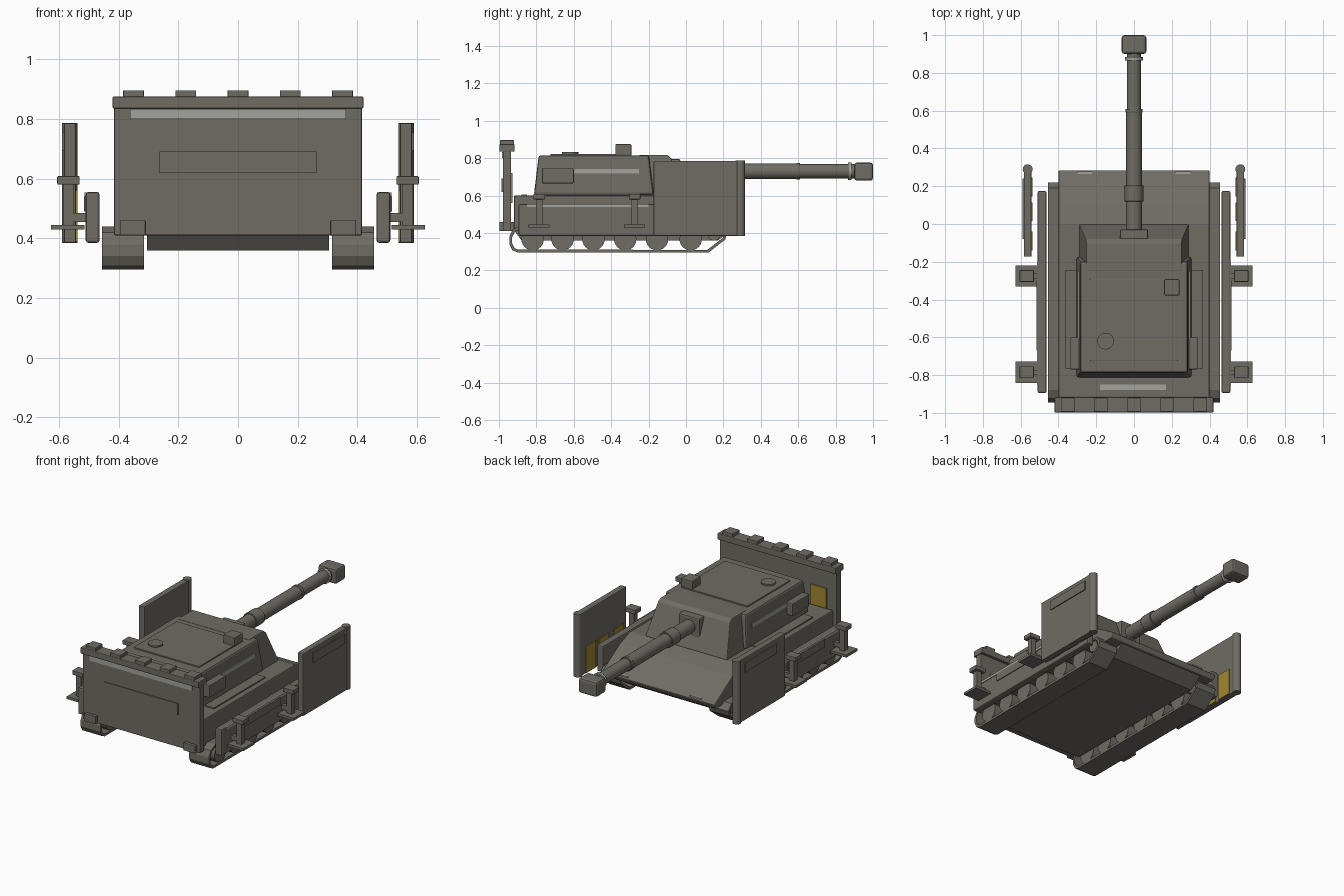
import bpy, bmesh, math
from mathutils import Vector

cube = bpy.data.objects.get("Cube")
if cube:
    bpy.data.objects.remove(cube, do_unlink=True)


def material(name, rgb):
    m = bpy.data.materials.new(name)
    m.use_nodes = True
    m.diffuse_color = (*rgb, 1)
    m.node_tree.nodes["Principled BSDF"].inputs["Base Color"].default_value = (*rgb, 1)
    return m


STEEL = material("olive grey steel", (0.16, 0.15, 0.128))
WORN = material("worn light steel", (0.36, 0.36, 0.34))
GOLD = material("dark gold panel", (0.36, 0.24, 0.03))


def finish(name, bm, mat, bevel=0.0, smooth=False):
    bmesh.ops.recalc_face_normals(bm, faces=bm.faces)
    mesh = bpy.data.meshes.new(name)
    bm.to_mesh(mesh)
    bm.free()
    mesh.materials.append(mat)
    ob = bpy.data.objects.new(name, mesh)
    bpy.context.collection.objects.link(ob)
    if bevel:
        mod = ob.modifiers.new("soft_edges", 'BEVEL')
        mod.width, mod.segments, mod.limit_method = bevel, 2, 'ANGLE'
    if smooth:
        bpy.ops.object.select_all(action='DESELECT')
        ob.select_set(True)
        bpy.context.view_layer.objects.active = ob
        bpy.ops.object.shade_smooth_by_angle(angle=math.radians(35))
    return ob


def box(name, centre, size, mat=STEEL, bevel=0.0, top=(1, 1)):
    """Box with optional taper of the top face."""
    bm = bmesh.new()
    bmesh.ops.create_cube(bm, size=1)
    for v in bm.verts:
        k = top if v.co.z > 0 else (1, 1)
        v.co = Vector((v.co.x * size[0] * k[0], v.co.y * size[1] * k[1], v.co.z * size[2])) + Vector(centre)
    return finish(name, bm, mat, bevel)


def prism(name, profile, half, mat=STEEL, bevel=0.0):
    """Side profile (y, z) swept across x; half gives the half width per height."""
    bm = bmesh.new()
    ends = [[bm.verts.new((s * half(z), y, z)) for y, z in profile] for s in (-1, 1)]
    bm.faces.new(ends[0])
    bm.faces.new(ends[1])
    n = len(profile)
    for i in range(n):
        j = (i + 1) % n
        bm.faces.new((ends[0][i], ends[0][j], ends[1][j], ends[1][i]))
    return finish(name, bm, mat, bevel)


def cylinder(name, centre, radius, length, axis='Z', mat=STEEL, bevel=0.0, sides=24):
    bm = bmesh.new()
    bmesh.ops.create_cone(bm, cap_ends=True, segments=sides, radius1=radius, radius2=radius, depth=length)
    turn = {'X': Vector((1, 0, 0)), 'Y': Vector((0, 1, 0)), 'Z': Vector((0, 0, 1))}[axis]
    rot = Vector((0, 0, 1)).rotation_difference(turn)
    for v in bm.verts:
        v.co = rot @ v.co + Vector(centre)
    return finish(name, bm, mat, bevel, smooth=True)


def belt(name, x, width, path):
    """Closed track band with thickness pushed inward."""
    bm = bmesh.new()
    rows = [[bm.verts.new((x + s * width / 2, y, z)) for y, z in path] for s in (-1, 1)]
    for i in range(len(path)):
        j = (i + 1) % len(path)
        bm.faces.new((rows[0][i], rows[0][j], rows[1][j], rows[1][i]))
    ob = finish(name, bm, STEEL)
    mod = ob.modifiers.new("thickness", 'SOLIDIFY')
    mod.thickness, mod.offset = 0.016, -1
    return ob


# Hull
prism("upper_hull", [(-0.92, 0.42), (-0.92, 0.6), (0.0, 0.6), (0.1, 0.565), (0.285, 0.45), (0.27, 0.42)],
      lambda z: 0.4, bevel=0.006)
prism("lower_hull", [(-0.93, 0.43), (-0.88, 0.36), (0.17, 0.36), (0.27, 0.43)], lambda z: 0.305)
box("deck_plate", (0, -0.505, 0.603), (0.73, 0.52, 0.01))
box("deck_strip", (-0.005, -0.865, 0.602), (0.35, 0.03, 0.008), WORN)

# Turret body with its sloped gun face
box("turret", (0, -0.493, 0.71), (0.61, 0.64, 0.21), bevel=0.012, top=(0.93, 0.92))
prism("turret_gun_face", [(-0.25, 0.6), (-0.25, 0.818), (-0.1, 0.818), (-0.08, 0.8), (0.0, 0.6)],
      lambda z: 0.29 - 0.17 * (z - 0.6), bevel=0.005)
box("roof_panel", (0, -0.508, 0.817), (0.465, 0.435, 0.012), bevel=0.003)
cylinder("roof_hatch", (-0.15, -0.62, 0.825), 0.044, 0.015)
box("periscope", (0.2, -0.335, 0.847), (0.08, 0.085, 0.055), bevel=0.004)

# Gun
box("gun_mantlet", (0, -0.06, 0.73), (0.15, 0.06, 0.13), bevel=0.008)
for part, y0, y1, r, mat in (("sleeve", -0.06, 0.13, 0.043, STEEL), ("sleeve_ring", 0.12, 0.205, 0.05, STEEL),
                             ("barrel_lower", 0.2, 0.6, 0.042, STEEL), ("barrel_ring", 0.59, 0.61, 0.045, STEEL),
                             ("barrel_upper", 0.6, 0.91, 0.038, STEEL), ("muzzle_collar", 0.865, 0.885, 0.047, WORN)):
    cylinder("gun_" + part, (0, (y0 + y1) / 2, 0.73), r, y1 - y0, 'Y', mat, 0.002)
box("muzzle_brake", (0, 0.95, 0.728), (0.13, 0.1, 0.096), bevel=0.014)

# Tall front shield with raised blocks
box("front_shield", (0, -0.957, 0.625), (0.83, 0.045, 0.43), bevel=0.004)
box("front_shield_cap", (0, -0.957, 0.855), (0.84, 0.08, 0.04), bevel=0.004)
box("front_shield_stripe", (0, -0.981, 0.817), (0.725, 0.008, 0.034), WORN)
box("front_shield_slit", (0, -0.981, 0.655), (0.525, 0.009, 0.072))
for i in range(5):
    box(f"front_shield_block_{i + 1}", ((i - 2) * 0.175, -0.957, 0.88), (0.07, 0.075, 0.032), bevel=0.003)
for i in range(3):
    box(f"front_shield_gold_panel_{i + 1}", ((i - 1) * 0.29, -0.932, 0.64), (0.11, 0.009, 0.16), GOLD)

# Parts repeated on both sides
TRACK = [(-0.9, 0.295), (0.12, 0.295), (0.21, 0.365), (0.22, 0.4), (0.19, 0.44), (-0.88, 0.44),
         (-0.925, 0.42), (-0.945, 0.38), (-0.945, 0.34), (-0.928, 0.308)]
for s, side in ((1, "left"), (-1, "right")):
    belt(f"{side}_track", s * 0.385, 0.14, TRACK)
    for i, y in enumerate((-0.82, -0.66, -0.495, -0.325, -0.155, 0.025)):
        cylinder(f"{side}_wheel_{i + 1}", (s * 0.385, y, 0.367), 0.06, 0.13, 'X')
    cylinder(f"{side}_drive_wheel", (s * 0.385, 0.15, 0.395), 0.036, 0.12, 'X')

    # Side skirt with raised panel and worn top edge
    box(f"{side}_skirt", (s * 0.487, -0.36, 0.47), (0.046, 1.07, 0.17), bevel=0.008)
    box(f"{side}_skirt_panel", (s * 0.511, -0.485, 0.515), (0.009, 0.37, 0.05))
    box(f"{side}_skirt_strip", (s * 0.511, -0.525, 0.546), (0.006, 0.65, 0.016), WORN)

    # Turret side bin and strip
    box(f"{side}_turret_bin", (s * 0.312, -0.685, 0.705), (0.05, 0.17, 0.08), bevel=0.005)
    box(f"{side}_turret_strip", (s * 0.294, -0.425, 0.73), (0.008, 0.35, 0.024), WORN)
    box(f"{side}_nose_strip", (s * 0.26, 0.272, 0.461), (0.08, 0.012, 0.008), WORN)

    # Feet, posts and caps beside the skirt
    for end, y in (("front", -0.785), ("rear", -0.275)):
        box(f"{side}_{end}_post_foot", (s * 0.57, y, 0.437), (0.113, 0.112, 0.016))
        box(f"{side}_{end}_post", (s * 0.568, y, 0.52), (0.035, 0.035, 0.16))
        box(f"{side}_{end}_post_cap", (s * 0.568, y, 0.594), (0.075, 0.062, 0.028), bevel=0.003)
        box(f"{side}_{end}_post_arm", (s * 0.53, y, 0.47), (0.07, 0.025, 0.03))

    # Side shield with end pole, vision slit and gold inner panels
    box(f"{side}_shield", (s * 0.563, 0.06, 0.585), (0.04, 0.465, 0.4), bevel=0.004)
    cylinder(f"{side}_shield_pole", (s * 0.563, 0.29, 0.586), 0.026, 0.402)
    box(f"{side}_shield_slit", (s * 0.585, 0.08, 0.725), (0.009, 0.32, 0.06))
    for i, y in enumerate((0.195, 0.065, -0.09)):
        box(f"{side}_shield_gold_panel_{i + 1}", (s * 0.541, y, 0.475), (0.008, 0.1, 0.17), GOLD)

    # Lower mount of the front shield
    box(f"{side}_front_shield_mount", (s * 0.353, -0.958, 0.435), (0.085, 0.08, 0.05), bevel=0.003)
